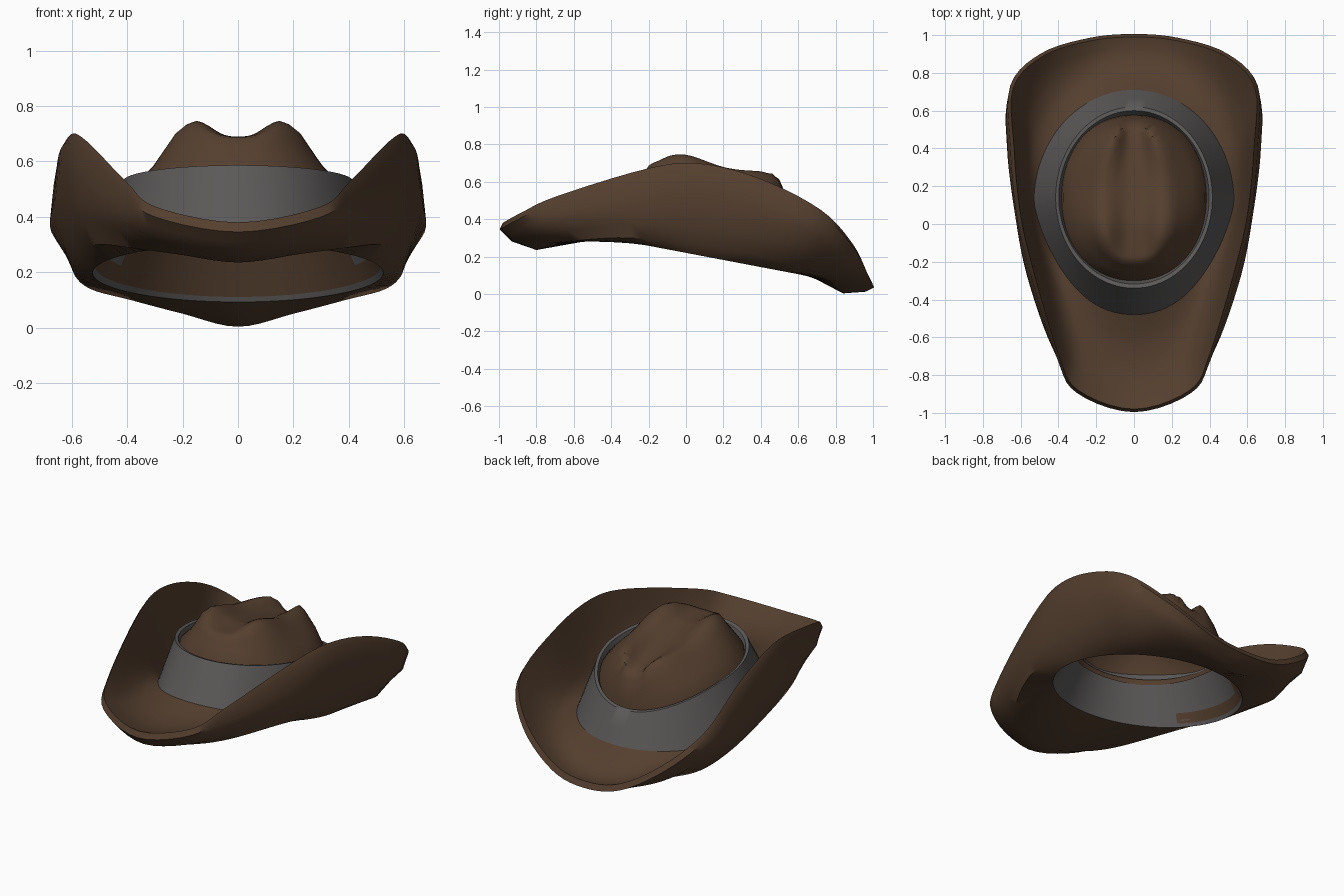
import bpy, bmesh, math

if "Cube" in bpy.data.objects:
    bpy.data.objects.remove(bpy.data.objects["Cube"], do_unlink=True)

SEGMENTS = 9      # key spans on one half of the hat
STEPS = 5         # points per span


def material(name, colour):
    mat = bpy.data.materials.new(name)
    mat.use_nodes = True
    mat.diffuse_color = (*colour, 1)
    mat.node_tree.nodes["Principled BSDF"].inputs["Base Color"].default_value = (*colour, 1)
    return mat


brown = material("brown felt", (0.09, 0.05, 0.028))
grey = material("grey band", (0.105, 0.1, 0.098))


def smooth_half(keys):
    """Catmull-Rom curve from front centre to back centre, mirrored at both ends."""
    flip = lambda p: (-p[0], p[1], p[2])
    pts = [flip(keys[1])] + keys + [flip(keys[-2])]
    half = []
    for i in range(1, len(pts) - 2):
        a, b, c, d = pts[i - 1:i + 3]
        for s in range(STEPS):
            t = s / STEPS
            half.append(tuple(
                b[n] + 0.5 * t * (c[n] - a[n] + t * (2 * a[n] - 5 * b[n] + 4 * c[n] - d[n]
                                  + t * (3 * (b[n] - c[n]) + d[n] - a[n]))) for n in range(3)))
    return half + [keys[-1]]


def oval_half(rx, front, back, height, power=1.0, taper=0.0):
    """Half oval from front to back; height is a rule of x and y, taper narrows the front."""
    half = []
    for i in range(SEGMENTS * STEPS + 1):
        phi = math.pi * i / (SEGMENTS * STEPS)
        c = math.cos(phi)
        x = rx * max(math.sin(phi), 0) ** power * (1 - taper * max(math.sin(2 * phi), 0))
        y = (front + back) / 2 - (back - front) / 2 * math.copysign(abs(c) ** power, c)
        half.append((x, y, height(x, y)))
    return half


def blend(a, b, t):
    return [tuple(p + (q - p) * t for p, q in zip(u, v)) for u, v in zip(a, b)]


def slope(mid, fall, dip=0.0, sag=0.0):
    """Height falling to the back, dipping extra at the rear and sagging at the sides."""
    return lambda x, y: mid - fall * (y - .13) - dip * max(y - .13, 0) ** 2 - sag * x * x


def loft(name, halves, mats, rule=None, tip=None):
    """Skin a list of half rings, mirrored in x."""
    bm = bmesh.new()
    rings = []
    for half in halves:
        full = half + [(-x, y, z) for x, y, z in half[-2:0:-1]]
        rings.append([bm.verts.new(p) for p in full])
    n = len(rings[0])
    for a, b in zip(rings, rings[1:]):
        for i in range(n):
            j = (i + 1) % n
            bm.faces.new((a[i], a[j], b[j], b[i]))
    if tip:
        top = bm.verts.new(tip)
        for i in range(n):
            bm.faces.new((rings[-1][i], rings[-1][(i + 1) % n], top))
    bmesh.ops.recalc_face_normals(bm, faces=bm.faces)
    if rule:
        for f in bm.faces:
            f.material_index = rule(f)
    mesh = bpy.data.meshes.new(name)
    bm.to_mesh(mesh)
    bm.free()
    for m in mats:
        mesh.materials.append(m)
    obj = bpy.data.objects.new(name, mesh)
    bpy.context.collection.objects.link(obj)
    bpy.ops.object.select_all(action='DESELECT')
    obj.select_set(True)
    bpy.context.view_layer.objects.active = obj
    bpy.ops.object.shade_smooth_by_angle(angle=math.radians(50))


# Brim: curled rim, outer wall and underside
rim_in = smooth_half([
    (0, -.98, .38), (.295, -.88, .435), (.4, -.69, .523), (.545, -.2, .672), (.605, .08, .697),
    (.635, .4, .615), (.64, .72, .45), (.48, .89, .27), (.23, .97, .11), (0, .99, .07)])
wall = smooth_half([
    (0, -.93, .28), (.285, -.84, .325), (.43, -.66, .39), (.565, -.28, .45), (.63, .05, .46),
    (.672, .4, .42), (.66, .68, .32), (.48, .84, .16), (.22, .93, .06), (0, .96, .012)])
under = smooth_half([
    (0, -.8, .235), (.22, -.74, .265), (.37, -.6, .285), (.51, -.3, .3), (.575, .05, .26),
    (.595, .4, .2), (.535, .62, .14), (.39, .74, .1), (.2, .82, .05), (0, .84, .003)])
rim_out = []
for x, y, z in rim_in:
    d = math.hypot(x, y - .1)
    rim_out.append((x + .022 * x / d, y + .016 * (y - .1) / d, z - .035))

opening = oval_half(.525, -.43, .67, slope(.195, .19))
band_low = oval_half(.53, -.48, .71, slope(.278, .15, sag=.18), taper=.1)
band_top = oval_half(.415, -.34, .62, slope(.53, .12, dip=.4))

# Upper side of the brim sags between the rim and the band
upper = []
for t in (.2, .4, .6, .8):
    ring = blend(band_low, rim_in, t)
    upper.append([(x, y, z - (.22 + .35 * max(r[2] - b[2], 0)) * t * (1 - t))
                  for (x, y, z), r, b in zip(ring, rim_in, band_low)])
loft("brim", [band_low] + upper + [rim_in, rim_out, blend(rim_out, wall, .55), wall,
     blend(wall, under, .5), under, opening], [brown])

# Band: sloping outer face, thin lip, inner face
lip = oval_half(.398, -.318, .6, slope(.525, .12, dip=.4))
inner = oval_half(.38, -.295, .57, slope(.46, .12, dip=.4))
loft("hat_band", [band_low, blend(band_low, band_top, .5), band_top, lip, inner], [grey])

# Lining inside the head opening, with brown patches at the back and low on the sides
lining_top = oval_half(.4, -.32, .59, slope(.46, .12, dip=.4))


def lining_colour(face):
    c = face.calc_center_median()
    rise = c.z - slope(.195, .19)(c.x, c.y)
    back_patch = c.y > .38 and .02 < rise < .2
    side_patch = -.15 < c.y <= .38 and .02 < rise < .09
    return int(back_patch or side_patch)


loft("lining", [blend(opening, lining_top, t) for t in (0, .08, .3, .6, .8, 1)],
     [grey, brown], lining_colour)


# Crown: tapering sides, two ridges and a long dent that deepens to the back
def ridge(y):
    return .658 + .092 * math.exp(-((y + .04) / .2) ** 2)


def crown_top(x, y):
    valley = min(.69 - .24 * max(y, 0), ridge(y))
    width = .105 - .1 * max(y - .2, 0)
    return ridge(y) - (ridge(y) - valley) * math.exp(-abs(x / width) ** 3)


def shoulder(drop):
    return lambda x, y: min(ridge(y) - drop, crown_top(x, y) - .3 * drop)


crown = [
    oval_half(.39, -.31, .58, slope(.44, .12, dip=.4), .9),
    oval_half(.375, -.29, .57, slope(.51, .12, dip=.3), .9),
    oval_half(.31, -.25, .54, slope(.575, .12), .85),
    oval_half(.235, -.22, .51, shoulder(.045), .8),
    oval_half(.195, -.2, .485, shoulder(.015), .75),
]
for i in range(10):
    t = i / 10
    crown.append(oval_half(.16 * (1 - t), -.175 + .3 * t, .46 - .33 * t, crown_top, .7 + .3 * t))
loft("crown", crown, [brown], tip=(0, .13, crown_top(0, .13)))
